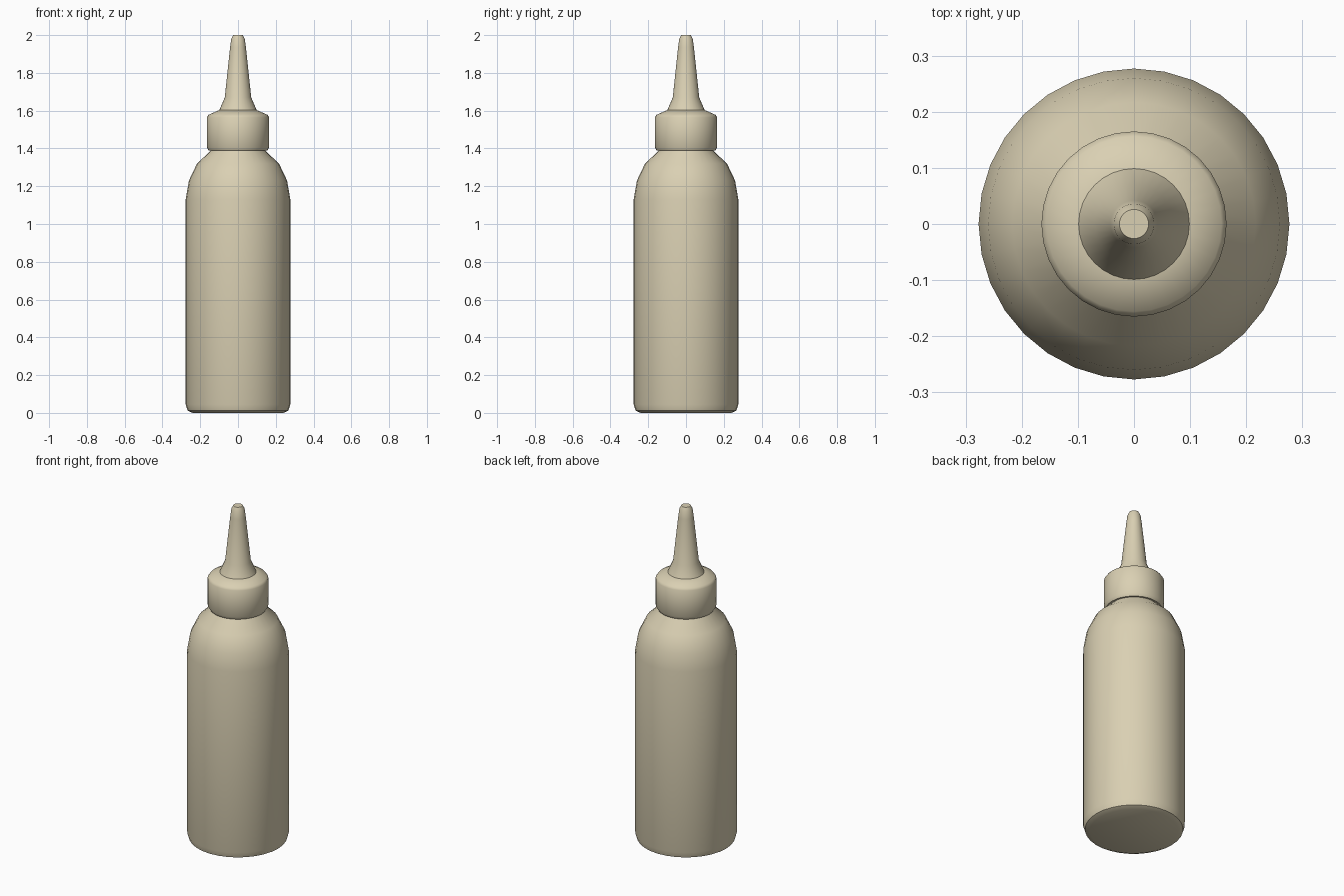
import bpy, bmesh, math

SIDES = 32

cube = bpy.data.objects.get("Cube")
if cube:
    bpy.data.objects.remove(cube, do_unlink=True)


def make_material(name, colour):
    mat = bpy.data.materials.new(name)
    mat.use_nodes = True
    mat.diffuse_color = colour
    mat.node_tree.nodes["Principled BSDF"].inputs["Base Color"].default_value = colour
    return mat


plastic = make_material("cream plastic", (0.70, 0.63, 0.45, 1))


def lathe(name, profile, sharp_angle=35):
    """Turn (radius, height) points around z, closing both ends with flat caps."""
    bm = bmesh.new()
    rings = []
    for r, z in profile:
        angles = [2 * math.pi * i / SIDES for i in range(SIDES)]
        rings.append([bm.verts.new((r * math.cos(a), r * math.sin(a), z)) for a in angles])
    for low, high in zip(rings, rings[1:]):
        for i in range(SIDES):
            j = (i + 1) % SIDES
            bm.faces.new((low[i], low[j], high[j], high[i]))
    bm.faces.new(rings[0][::-1])
    bm.faces.new(rings[-1])
    mesh = bpy.data.meshes.new(name)
    bm.to_mesh(mesh)
    bm.free()
    mesh.materials.append(plastic)
    obj = bpy.data.objects.new(name, mesh)
    bpy.context.collection.objects.link(obj)
    bpy.ops.object.select_all(action="DESELECT")
    obj.select_set(True)
    bpy.context.view_layer.objects.active = obj
    bpy.ops.object.shade_smooth_by_angle(angle=math.radians(sharp_angle))
    return obj


# Body with a rounded shoulder and a neck hidden under the cap
lathe("bottle_body", [(0.24, 0), (0.267, 0.012), (0.277, 0.045), (0.277, 1.13),
                      (0.26, 1.23), (0.217, 1.32), (0.145, 1.387), (0.13, 1.42)])

# Screw collar with softened rims and a gently sloping top
lathe("screw_collar", [(0.155, 1.388), (0.165, 1.405), (0.165, 1.565),
                       (0.156, 1.578), (0.10, 1.603)])

# Tapered nozzle with a flared foot and a flat tip
lathe("nozzle", [(0.10, 1.60), (0.07, 1.67), (0.042, 1.935),
                 (0.036, 1.98), (0.026, 2.0)])
